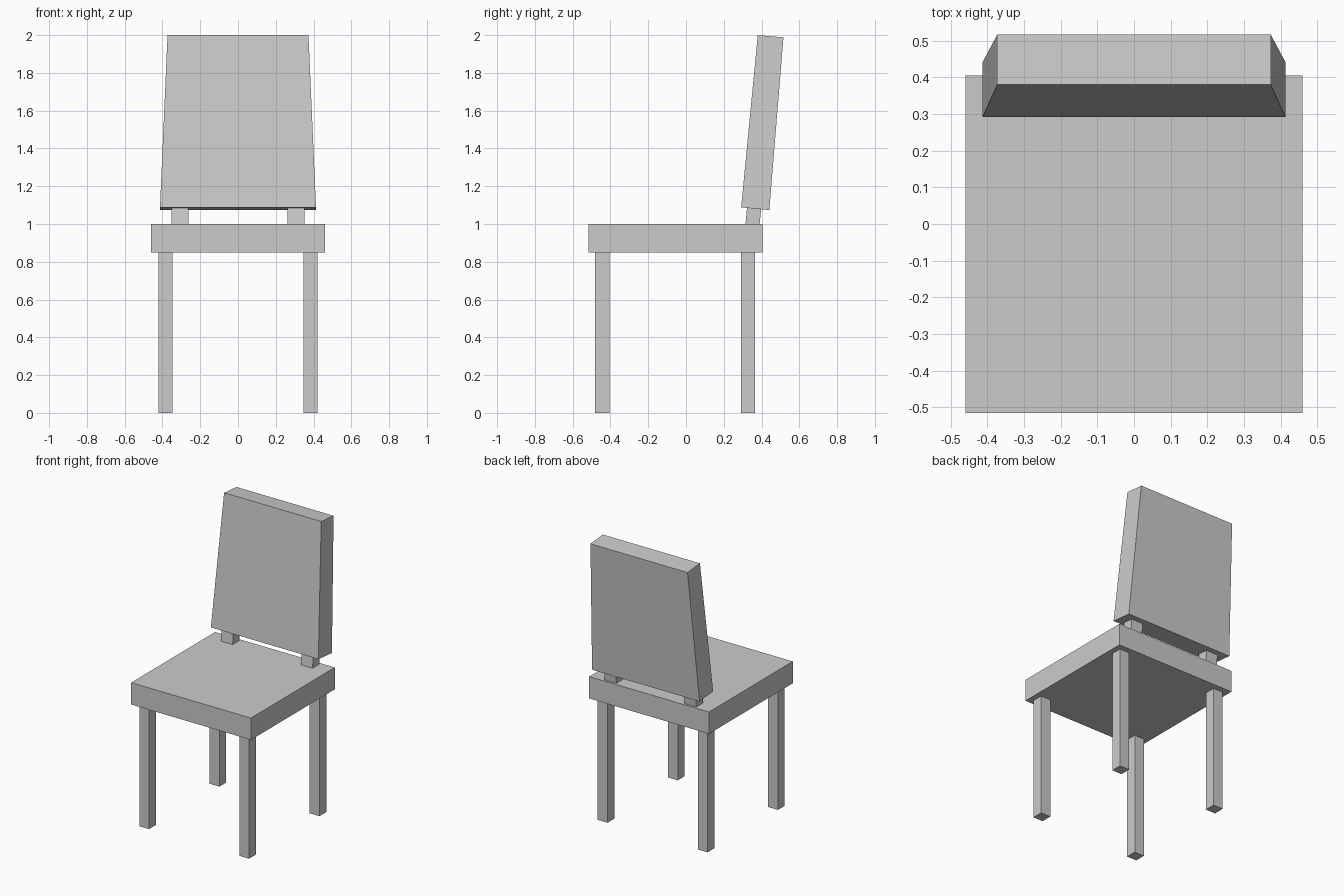
import bpy

if "Cube" in bpy.data.objects:
    bpy.data.objects.remove(bpy.data.objects["Cube"])


def block(name, bottom, top):
    """Six-sided block between two quads, each listed in matching order
    (front-left, front-right, back-right, back-left)."""
    faces = [(3, 2, 1, 0), (4, 5, 6, 7)]
    faces += [(i, (i + 1) % 4, (i + 1) % 4 + 4, i + 4) for i in range(4)]
    mesh = bpy.data.meshes.new(name)
    mesh.from_pydata(bottom + top, [], faces)
    obj = bpy.data.objects.new(name, mesh)
    bpy.context.collection.objects.link(obj)
    return obj


def quad(x0, x1, front, back):
    """Quad from an x range and (y, z) of its front and back edges."""
    return [(x0, *front), (x1, *front), (x1, *back), (x0, *back)]


def box(name, x, y, z):
    return block(name, quad(*x, (y[0], z[0]), (y[1], z[0])),
                 quad(*x, (y[0], z[1]), (y[1], z[1])))


# Seat slab
box("seat", (-0.46, 0.46), (-0.515, 0.405), (0.848, 1.0))

for side, s in (("left", -1), ("right", 1)):
    # Square legs
    leg_x = sorted((s * 0.347, s * 0.422))
    box(f"front_leg_{side}", leg_x, (-0.481, -0.406), (0, 0.848))
    box(f"back_leg_{side}", leg_x, (0.291, 0.366), (0, 0.848))

    # Short leaning posts that carry the backrest
    post_x = sorted((s * 0.262, s * 0.352))
    block(f"back_post_{side}",
          quad(*post_x, (0.315, 1.0), (0.390, 1.0)),
          quad(*post_x, (0.323, 1.087), (0.398, 1.08)))

# Tapered, reclined backrest
block("backrest",
      quad(-0.413, 0.413, (0.292, 1.088), (0.441, 1.074)),
      quad(-0.373, 0.373, (0.380, 2.0), (0.516, 1.988)))
